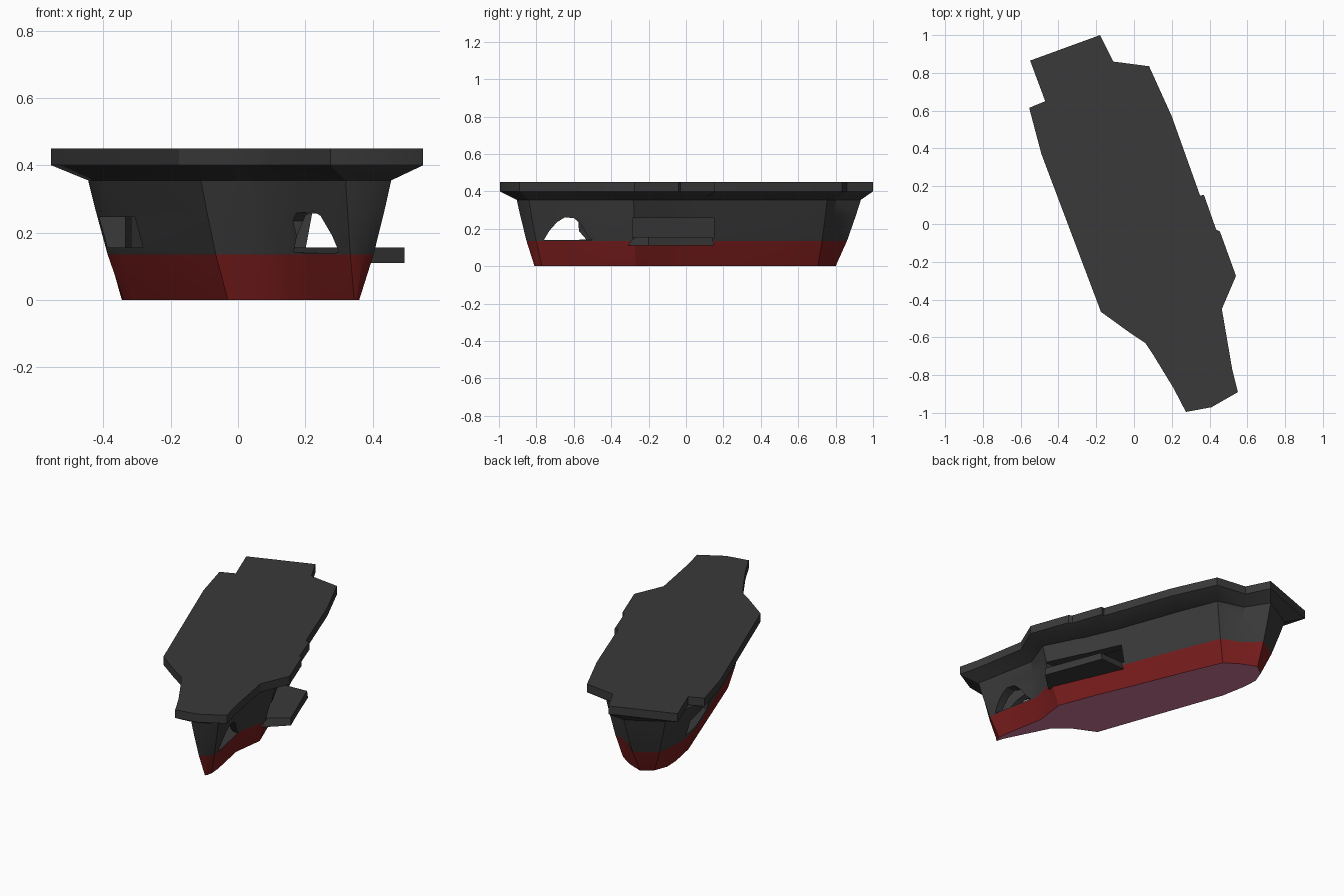
import bpy, bmesh, math

if "Cube" in bpy.data.objects:
    bpy.data.objects.remove(bpy.data.objects["Cube"])

def material(name, rgb):
    m = bpy.data.materials.new(name)
    m.diffuse_color = (*rgb, 1)
    m.use_nodes = True
    m.node_tree.nodes["Principled BSDF"].inputs["Base Color"].default_value = m.diffuse_color
    return m

GREY = material("dark grey", (0.041, 0.041, 0.041))
RED = material("deep red", (0.18, 0.011, 0.011))
KEEL = material("keel pink", (0.62, 0.19, 0.31))

# Plan outline rows: deck edge x,y / hull top x,y / hull bottom x,y
ROWS = [
    (-.18, 1.0, -.235, .935, -.25, .80),
    (-.11, .86, -.15, .80, -.15, .76),
    (.08, .835, .01, .755, -.07, .705),
    (.20, .57, .10, .53, .02, .50),
    (.35, .15, .245, .13, .165, .15),
    (.37, .155, .265, .09, .187, .10),
    (.435, -.03, .33, -.06, .25, -.05),
    (.455, -.04, .35, -.09, .262, -.08),
    (.54, -.275, .445, -.28, .335, -.27),
    (.465, -.45, .38, -.46, .31, -.46),
    (.52, -.77, .435, -.74, .355, -.70),
    (.55, -.89, .455, -.84, .36, -.77),
    (.41, -.97, .40, -.88, .352, -.80),
    (.275, -.995, .32, -.905, .345, -.81),
    (.21, -.87, .28, -.82, .33, -.76),
    (.10, -.69, .17, -.63, .25, -.60),
    (.06, -.63, .12, -.56, .20, -.50),
    (-.03, -.57, .02, -.49, .10, -.42),
    (-.175, -.465, -.11, -.40, -.03, -.36),
    (-.49, .37, -.40, .38, -.31, .42),
    (-.555, .615, -.445, .57, -.34, .58),
    (-.47, .65, -.43, .68, -.345, .67),
    (-.55, .865, -.435, .82, -.315, .75),
]

def loft(name, rings, mats=(GREY,)):
    """Closed solid through rings of equal point count."""
    bm = bmesh.new()
    vs = [[bm.verts.new(p) for p in r] for r in rings]
    n = len(rings[0])
    for a, b in zip(vs, vs[1:]):
        for i in range(n):
            j = (i + 1) % n
            bm.faces.new((a[i], a[j], b[j], b[i]))
    bm.faces.new(vs[0])
    bm.faces.new(vs[-1])
    bmesh.ops.recalc_face_normals(bm, faces=bm.faces)
    me = bpy.data.meshes.new(name)
    bm.to_mesh(me)
    bm.free()
    ob = bpy.data.objects.new(name, me)
    bpy.context.collection.objects.link(ob)
    for m in mats:
        me.materials.append(m)
    return ob

def flat(pts, z):
    return [(x, y, z) for x, y in pts]

deck_edge = [r[0:2] for r in ROWS]
hull_top = [r[2:4] for r in ROWS]
base = [r[4:6] for r in ROWS]

def between(t):
    return [(a[0] + (b[0] - a[0]) * t, a[1] + (b[1] - a[1]) * t)
            for a, b in zip(base, hull_top)]

# Flight deck slab with flared underside
deck = loft("deck", [flat(hull_top, .355), flat(deck_edge, .40),
                     flat(deck_edge, .45)])

# Hull
hull = loft("hull", [flat(base, 0), flat(between(.45), .135),
                     flat(between(.8), .27), flat(hull_top, .355)],
            (GREY, RED, KEEL))

# Openings: hollow interior, bow arches, side bays
def along_x(pts, x0, x1):
    return [[(x, a, z) for a, z in pts] for x in (x0, x1)]

def along_y(pts, y0, y1):
    return [[(a, y, z) for a, z in pts] for y in (y0, y1)]

def box(a0, a1, z0, z1):
    return [(a0, z0), (a1, z0), (a1, z1), (a0, z1)]

arch_front = [(-.76, .14), (-.73, .19), (-.69, .235), (-.65, .26),
              (-.60, .258)]
right_arch = arch_front + [(-.56, .22), (-.53, .17), (-.50, .14)]
through_arch = arch_front + [(-.575, .235), (-.57, .14)]
left_arch = [(.165, .142), (.175, .19), (.20, .25), (.22, .265),
             (.245, .25), (.28, .19), (.30, .142)]
cutters = [
    [flat(base, .138), flat(base, .30)],
    along_x(right_arch, .27, .6),
    along_x(through_arch, .05, .59),
    along_y(left_arch, -1.0, -.45),
    along_x(box(-.285, .15, .15, .257), .13, .6),
    along_x(box(.20, .55, .155, .247), -.6, -.22),
]
bpy.context.view_layer.objects.active = hull
for i, rings in enumerate(cutters):
    c = loft("opening_cutter_%d" % i, rings)
    c.hide_render = True
    mod = hull.modifiers.new("opening", 'BOOLEAN')
    mod.operation = 'DIFFERENCE'
    mod.solver = 'EXACT'
    mod.object = c
    bpy.ops.object.modifier_apply(modifier=mod.name)
    bpy.data.objects.remove(c)

# Red below the waterline, keel colour underneath
for p in hull.data.polygons:
    z = p.center.z
    p.material_index = 2 if z < .001 else (1 if z < .134 else 0)

# Side lift platform in front of the right bay
lift = [(.365, .14), (.43, -.03), (.495, -.20), (.38, -.28),
        (.30, -.28), (.165, .13)]
lift_low = [(.365, .15), (.43, -.03), (.495, -.20), (.38, -.31),
            (.30, -.31), (.165, .14)]
loft("side_lift", [flat(lift_low, .11), flat(lift, .155)])

# Soft shading across the gently curved hull and deck rim
for ob in (hull, deck):
    bpy.ops.object.select_all(action='DESELECT')
    ob.select_set(True)
    bpy.context.view_layer.objects.active = ob
    bpy.ops.object.shade_smooth_by_angle(angle=math.radians(28))
